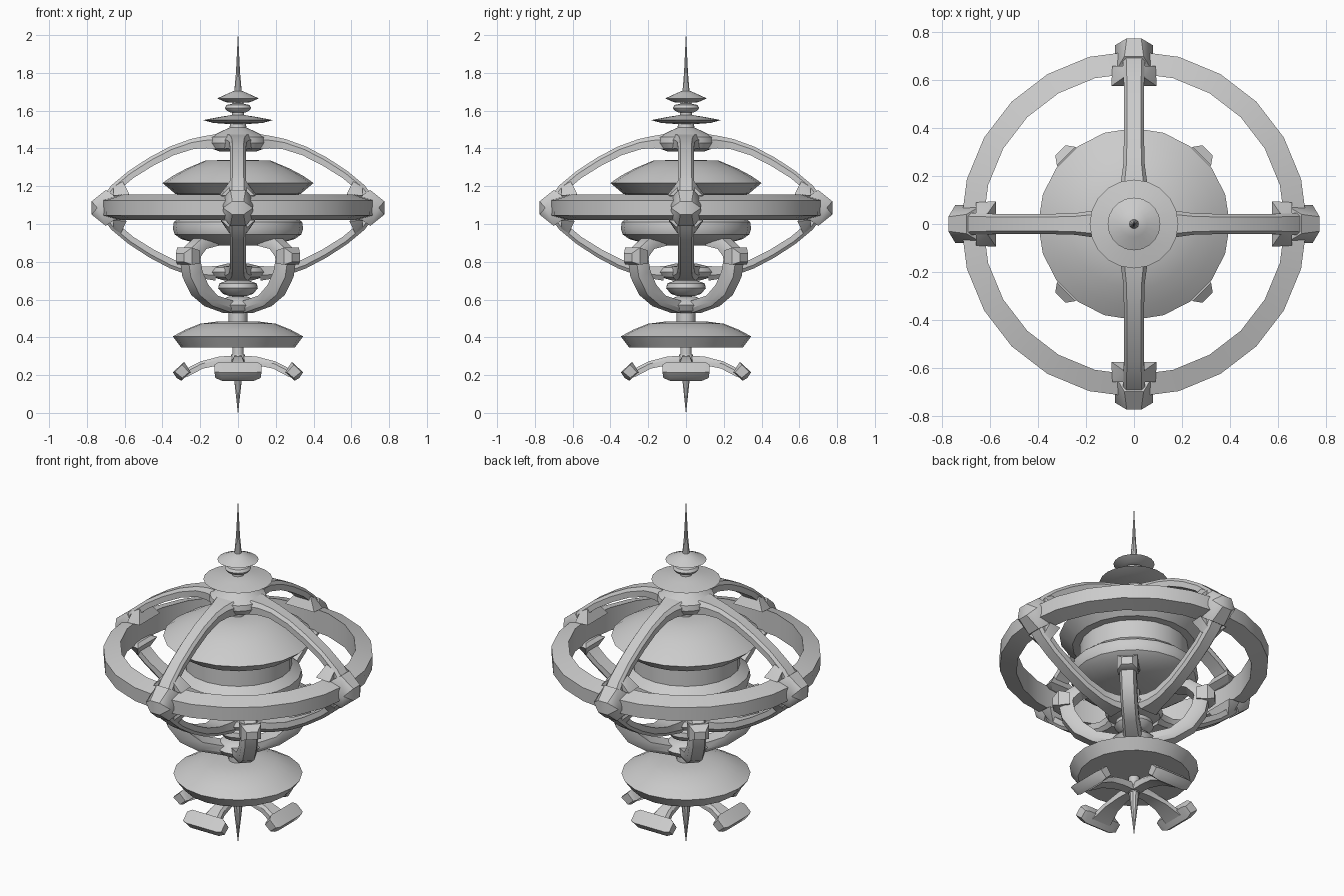
import bpy, bmesh
from math import sin, cos, pi, radians
from mathutils import Vector, Matrix

if "Cube" in bpy.data.objects:
    bpy.data.objects.remove(bpy.data.objects["Cube"])


def finish(bm, name, smooth=True):
    bmesh.ops.remove_doubles(bm, verts=bm.verts, dist=1e-5)
    bmesh.ops.recalc_face_normals(bm, faces=bm.faces)
    me = bpy.data.meshes.new(name)
    bm.to_mesh(me)
    bm.free()
    if smooth:
        me.shade_smooth()
        me.set_sharp_from_angle(angle=radians(32))
    ob = bpy.data.objects.new(name, me)
    bpy.context.collection.objects.link(ob)
    return ob


def lathe(name, profile, n=20, closed=False):
    """Spin (r, z) points around z; an open profile is capped at both ends."""
    bm = bmesh.new()
    rings = [[bm.verts.new((r * cos(2 * pi * i / n), r * sin(2 * pi * i / n), z))
              for i in range(n)] for r, z in profile]
    pairs = list(zip(rings, rings[1:])) + ([(rings[-1], rings[0])] if closed else [])
    for a, b in pairs:
        for i in range(n):
            j = (i + 1) % n
            bm.faces.new((a[i], a[j], b[j], b[i]))
    if not closed:
        bm.faces.new(rings[0])
        bm.faces.new(rings[-1])
    return finish(bm, name)


def four(name, build, start=0):
    """Make four copies of a part around z."""
    for k in range(4):
        bm = bmesh.new()
        build(bm)
        bmesh.ops.rotate(bm, verts=bm.verts, matrix=Matrix.Rotation(radians(start + 90 * k), 3, 'Z'))
        finish(bm, f"{name}_{k + 1}")


def sweep(points):
    """Curved bar in the xz plane; points are (x, z, half width, thickness), outer edge on the path."""
    def build(bm):
        rows = []
        for i, (x, z, w, t) in enumerate(points):
            a, b = points[max(i - 1, 0)], points[min(i + 1, len(points) - 1)]
            d = Vector((b[0] - a[0], 0, b[1] - a[1])).normalized()
            nrm = Vector((d.z, 0, -d.x))          # points inward
            o = Vector((x, 0, z))
            rows.append([bm.verts.new(o + nrm * s + Vector((0, y, 0))) for s, y in
                         ((0, -w * .7), (0, w * .7), (t * .35, w), (t, w), (t, -w), (t * .35, -w))])
        for a, b in zip(rows, rows[1:]):
            for i in range(6):
                j = (i + 1) % 6
                bm.faces.new((a[i], a[j], b[j], b[i]))
        bm.faces.new(rows[0])
        bm.faces.new(rows[-1])
    return build


def hull(points):
    """Convex block from (x, half width, z) points, mirrored in y."""
    def build(bm):
        vs = [bm.verts.new((x, s * y, z)) for x, y, z in points for s in (-1, 1)]
        res = bmesh.ops.convex_hull(bm, input=vs)
        junk = [v for v in bm.verts if not v.link_faces]
        bmesh.ops.delete(bm, geom=junk, context='VERTS')
    return build


# Spires and central pole
lathe("top_spire", [(.012, 1.52), (.03, 1.64), (.02, 1.70), (.011, 1.80), (.001, 2.0)], 10)
lathe("bottom_spike", [(.001, 0), (.012, .10), (.022, .19), (.03, .30)], 10)
lathe("central_pole", [(.03, .27), (.033, 1.62)], 12)
lathe("pole_collar", [(.05, .46), (.05, .55)], 12)

# Stacked top discs
lathe("top_disc", [(.03, 1.642), (.065, 1.645), (.11, 1.665), (.055, 1.69), (.02, 1.705)])
lathe("middle_disc", [(.04, 1.59), (.06, 1.60), (.07, 1.615), (.06, 1.63), (.03, 1.637)])
lathe("wide_disc", [(.06, 1.53), (.13, 1.535), (.185, 1.55), (.09, 1.568), (.03, 1.577)])

# Hubs joining the cage arms
lathe("upper_hub", [(.10, 1.385), (.14, 1.40), (.155, 1.43), (.15, 1.46), (.09, 1.49), (.045, 1.51), (.04, 1.54)])
lathe("lower_hub", [(.07, .70), (.14, .72), (.155, .745), (.14, .77), (.06, .79)])

# Dome and drum
lathe("dome", [(.28, 1.155), (.33, 1.158), (.40, 1.217), (.345, 1.255), (.27, 1.295), (.17, 1.337), (.05, 1.338)])
lathe("drum", [(.15, .885), (.21, .895), (.30, .92), (.335, .945), (.345, .975), (.34, 1.01), (.315, 1.03),
               (.29, 1.05), (.29, 1.16)])

# Large ring
lathe("main_ring", [(.63, 1.02), (.72, 1.045), (.722, 1.125), (.63, 1.155)], 24, closed=True)

# Cage arms above and below the ring
half = [(.12, .385, .075, .08), (.18, .375, .055, .065), (.25, .36, .045, .055), (.36, .32, .042, .05),
        (.47, .262, .042, .048), (.58, .19, .042, .045), (.67, .115, .045, .045), (.735, .03, .05, .05)]
four("upper_arm", sweep([(x, 1.09 + h, w, t) for x, h, w, t in half]))
four("lower_arm", sweep([(x, 1.085 - h, w, -t) for x, h, w, t in half]))

# Faceted joints where the arms cross the ring
four("ring_joint", hull([(.775, .03, 1.12), (.775, .03, 1.05), (.745, .08, 1.085), (.70, .04, 1.18), (.70, .04, .99),
                         (.64, .075, 1.14), (.64, .075, 1.03)]))
four("joint_bracket_upper", hull([(.575, .095, 1.158), (.66, .09, 1.15), (.61, .045, 1.225), (.66, .04, 1.20),
                                  (.61, .06, 1.14)]))
four("joint_bracket_lower", hull([(.59, .09, 1.015), (.66, .09, 1.02), (.62, .045, .95), (.66, .04, .975),
                                  (.61, .06, 1.03)]))

# Claws on the diagonals, with knobs
four("claw", sweep([(.20, .935, .05, .05), (.30, .925, .045, .06), (.37, .88, .045, .07), (.405, .82, .045, .08),
                    (.385, .72, .045, .08), (.32, .625, .045, .075), (.22, .565, .045, .06),
                    (.08, .53, .05, .06)]), 45)
four("claw_knob", hull([(.435, .03, .845), (.435, .03, .80), (.40, .055, .875), (.40, .055, .785),
                        (.34, .055, .86), (.34, .055, .79)]), 45)
lathe("claw_hub", [(.06, .53), (.10, .54), (.12, .57), (.09, .60), (.05, .615)])
lathe("small_disc", [(.05, .62), (.08, .63), (.105, .66), (.10, .685), (.06, .70)])

# Lower saucer
lathe("saucer", [(.10, .345), (.30, .345), (.345, .405), (.28, .44), (.20, .472), (.10, .485)])

# Base spokes and foot pads
lathe("spoke_hub", [(.03, .25), (.045, .28), (.035, .31)], 12)
four("spoke", sweep([(0, .305, .025, .05), (.10, .298, .03, .045), (.20, .272, .042, .04),
                     (.29, .225, .06, .04)]))
four("foot_pad", hull([(.285, .10, .27), (.345, .10, .215), (.325, .085, .185), (.30, .085, .17), (.25, .10, .215),
                       (.295, .125, .255), (.335, .125, .218), (.295, .12, .185), (.26, .12, .215)]))
